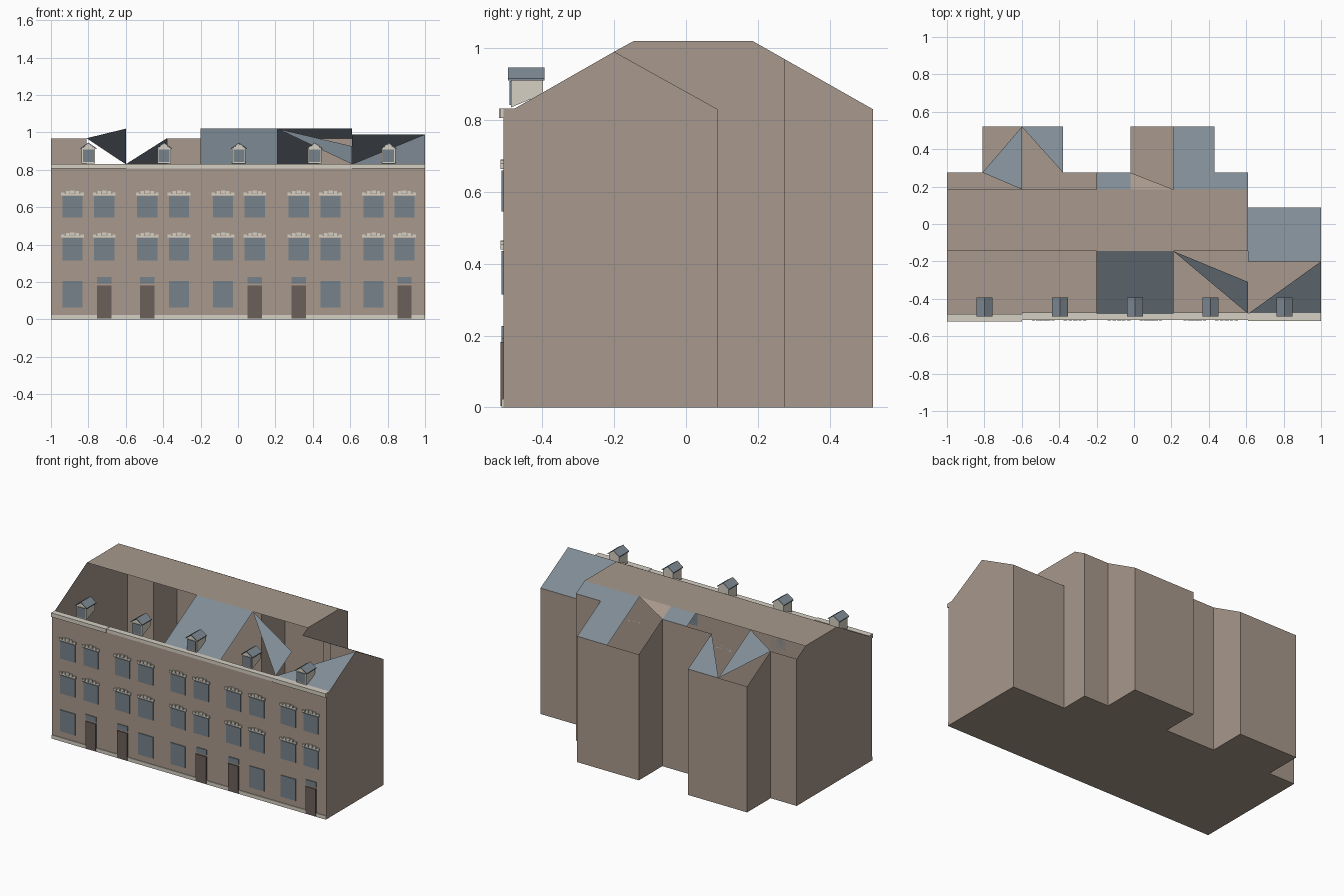
import bpy, bmesh, math

if "Cube" in bpy.data.objects:
    bpy.data.objects.remove(bpy.data.objects["Cube"])


def material(name, rgb):
    m = bpy.data.materials.new(name)
    lin = [((c / 255 + 0.055) / 1.055) ** 2.4 for c in rgb]
    m.diffuse_color = (*lin, 1)
    m.use_nodes = True
    m.node_tree.nodes["Principled BSDF"].inputs["Base Color"].default_value = m.diffuse_color
    return m


BRICK = material("brown_render", (168, 153, 140))
SLATE = material("blue_slate", (128, 140, 150))
GLASS = material("window_glass", (118, 130, 138))
STONE = material("pale_stone", (214, 208, 196))
DOOR = material("dark_door", (108, 96, 90))


def make(name, faces, mats, rule=None):
    """Build a mesh from polygons given as corner lists; rule picks a slot per face."""
    bm = bmesh.new()
    for i, f in enumerate(faces):
        face = bm.faces.new([bm.verts.new(p) for p in f])
        face.material_index = rule(i) if rule else 0
    bmesh.ops.remove_doubles(bm, verts=bm.verts, dist=1e-4)
    me = bpy.data.meshes.new(name)
    bm.to_mesh(me)
    bm.free()
    for m in mats:
        me.materials.append(m)
    ob = bpy.data.objects.new(name, me)
    bpy.context.collection.objects.link(ob)
    return ob


def box_faces(x0, x1, y0, y1, z0, z1):
    b = [(x0, y0), (x1, y0), (x1, y1), (x0, y1)]
    sides = [[(*b[i], z0), (*b[(i + 1) % 4], z0), (*b[(i + 1) % 4], z1), (*b[i], z1)]
             for i in range(4)]
    return sides + [[(*p, z1) for p in b], [(*p, z0) for p in b[::-1]]]


def boxes(name, dims, mat):
    return make(name, [f for d in dims for f in box_faces(*d)], [mat])


# Key levels and depths
FRONT, BACK, REAR = -0.508, 0.275, 0.52
EAVE, TOP = 0.83, 1.02
EF, RF, RB = -0.48, -0.145, 0.185      # front eave, front ridge, back ridge
SIDE = 0.61                            # party line of the lower end house
SR, SB, SZ = -0.20, 0.088, 0.99        # end house ridge and back
W1 = (-0.81, -0.60, -0.38)
W2 = (-0.02, 0.21, 0.43)


def rear_z(y):
    return TOP + (y - RB) * (EAVE - TOP) / (REAR - RB)


BZ = rear_z(BACK)

# Outer walls, open at the top
fp = [(-1, BACK, BZ), (W1[0], BACK, BZ), (W1[0], REAR, EAVE), (W1[2], REAR, EAVE),
      (W1[2], BACK, BZ), (W2[0], BACK, BZ), (W2[0], REAR, EAVE), (W2[2], REAR, EAVE),
      (W2[2], BACK, BZ), (SIDE, BACK, BZ)]
walls = [[(a[0], a[1], 0), (b[0], b[1], 0), b, a] for a, b in zip(fp, fp[1:])]
walls.append([(-1, FRONT, 0), (1, FRONT, 0), (1, FRONT, EAVE), (-1, FRONT, EAVE)])
walls.append([(-1, FRONT, 0), (-1, FRONT, EAVE), (-1, EF, EAVE), (-1, RF, TOP),
              (-1, RB, TOP), (-1, BACK, BZ), (-1, BACK, 0)])
walls.append([(1, FRONT, 0), (1, SB, 0), (1, SB, EAVE), (1, SR, SZ), (1, EF, EAVE),
              (1, FRONT, EAVE)])
walls.append([(1, SB, 0), (SIDE, SB, 0), (SIDE, SB, EAVE), (1, SB, EAVE)])
walls.append([(SIDE, SB, 0), (SIDE, BACK, 0), (SIDE, BACK, BZ), (SIDE, RB, TOP),
              (SIDE, RF, TOP), (SIDE, SR, SZ), (SIDE, SB, EAVE)])
make("outer_walls", walls, [BRICK])
make("base", [[(x, y, 0) for x, y, _ in fp] +
              [(SIDE, SB, 0), (1, SB, 0), (1, FRONT, 0), (-1, FRONT, 0)]], [BRICK])

# Flat roof top, with the one brown sloping corner beside the second wing
top_cuts = [-1, W1[1], -0.2, W2[1], SIDE]
flat = [[(a, RF, TOP), (b, RF, TOP), (b, RB, TOP), (a, RB, TOP)]
        for a, b in zip(top_cuts, top_cuts[1:])]
flat.append([(W2[0], RB, TOP), (W2[1], RB, TOP), (W2[0], BACK, BZ)])
make("flat_roof", flat, [BRICK])


def fz(y):
    return EAVE + (y - EF) * (TOP - EAVE) / (RF - EF)


# Front slate slopes, partly open
make("front_slates", [
    [(-0.2, EF, EAVE), (0.21, EF, EAVE), (0.21, RF, TOP), (-0.2, RF, TOP)],
    [(0.21, RF, TOP), (SIDE, EF, EAVE), (SIDE, -0.31, fz(-0.31))],
    [(SIDE, EF, EAVE), (1, EF, EAVE), (1, SR, SZ)]], [SLATE])


def rear(x, y):
    return (x, y, rear_z(y))


# Rear slate slopes over the wings and between them
make("rear_slates", [
    [rear(W1[0], BACK), rear(W1[1], RB), rear(W1[1], REAR)],
    [rear(W1[1], REAR), rear(W1[2], REAR), rear(W1[2], BACK)],
    [rear(-0.2, RB), rear(W2[0], RB), rear(W2[0], BACK), rear(-0.2, BACK)],
    [rear(W2[1], RB), rear(W2[2], RB), rear(W2[2], REAR), rear(W2[1], REAR)],
    [rear(W2[2], RB), rear(SIDE, RB), rear(SIDE, BACK), rear(W2[2], BACK)],
    [(SIDE, SR, SZ), (1, SR, SZ), (1, SB, EAVE), (SIDE, SB, EAVE)]], [SLATE])

# Eaves cornice and plinth
boxes("cornice", [(-1, W1[1], -0.52, EF, 0.806, 0.832), (W1[1], SIDE, -0.514, -0.474, 0.808, 0.83),
                  (SIDE, 1, -0.518, -0.476, 0.806, 0.832)], STONE)
boxes("plinth", [(-1, 1, -0.513, FRONT, 0, 0.024)], STONE)

# Windows and doors, ten bays
bays = [-0.885, -0.715, -0.485, -0.315, -0.08, 0.09, 0.325, 0.495, 0.725, 0.89]
door_bays = {1, 2, 5, 6, 9}
panes, doors, lintels = [], [], []
for i, x in enumerate(bays):
    for z0, z1 in ((0.315, 0.435), (0.545, 0.66)):
        panes.append((x - 0.054, x + 0.054, -0.513, FRONT, z0, z1))
        # stepped crown of stone blocks over the window
        for k in range(-2, 3):
            zc = z1 + 0.022 - 0.0025 * k * k
            w = 0.009 if k else 0.012
            lintels.append((x + k * 0.026 - w, x + k * 0.026 + w, -0.516, FRONT, zc - 0.008, zc + 0.008))
        lintels.append((x - 0.045, x + 0.045, -0.514, FRONT, z1 + 0.004, z1 + 0.012))
    if i in door_bays:
        doors.append((x - 0.038, x + 0.038, -0.516, FRONT, 0.004, 0.182))
        panes.append((x - 0.038, x + 0.038, -0.513, FRONT, 0.192, 0.226))
    else:
        panes.append((x - 0.054, x + 0.054, -0.513, FRONT, 0.065, 0.206))
boxes("windows", panes, GLASS)
boxes("doors", doors, DOOR)
boxes("window_lintels", lintels, STONE)

# Dormers: pale cheeks, glazed front, pitched slate roof
for n, x in enumerate([-0.8, -0.395, 0.005, 0.41, 0.805]):
    y0, y1, w, ze, za, zb = -0.487, -0.398, 0.036, 0.914, 0.94, 0.872
    body = [[(x - w, y0, 0.835), (x + w, y0, 0.835), (x + w, y0, ze), (x, y0, za), (x - w, y0, ze)],
            [(x - w, y1, zb), (x - w, y1, ze), (x, y1, za), (x + w, y1, ze), (x + w, y1, zb)]]
    for s in (-w, w):
        body.append([(x + s, y0, 0.835), (x + s, y1, zb), (x + s, y1, ze), (x + s, y0, ze)])
    make(f"dormer_body_{n}", body, [STONE])
    boxes(f"dormer_window_{n}", [(x - 0.03, x + 0.03, y0 - 0.004, y0, 0.842, 0.908)], GLASS)
    r, ya, yb, t = 0.043, y0 - 0.008, y1 + 0.004, 0.006
    section = [(x - r, ze - 0.004), (x, za), (x + r, ze - 0.004),
               (x + r, ze - 0.004 + t), (x, za + t), (x - r, ze - 0.004 + t)]
    roof = []
    for j in range(6):
        p, q = section[j], section[(j + 1) % 6]
        roof.append([(p[0], ya, p[1]), (q[0], ya, q[1]), (q[0], yb, q[1]), (p[0], yb, p[1])])
    for y in (ya, yb):
        for a, b, c, d in ((0, 1, 4, 5), (1, 2, 3, 4)):
            roof.append([(section[k][0], y, section[k][1]) for k in (a, b, c, d)])
    make(f"dormer_roof_{n}", roof, [SLATE])
